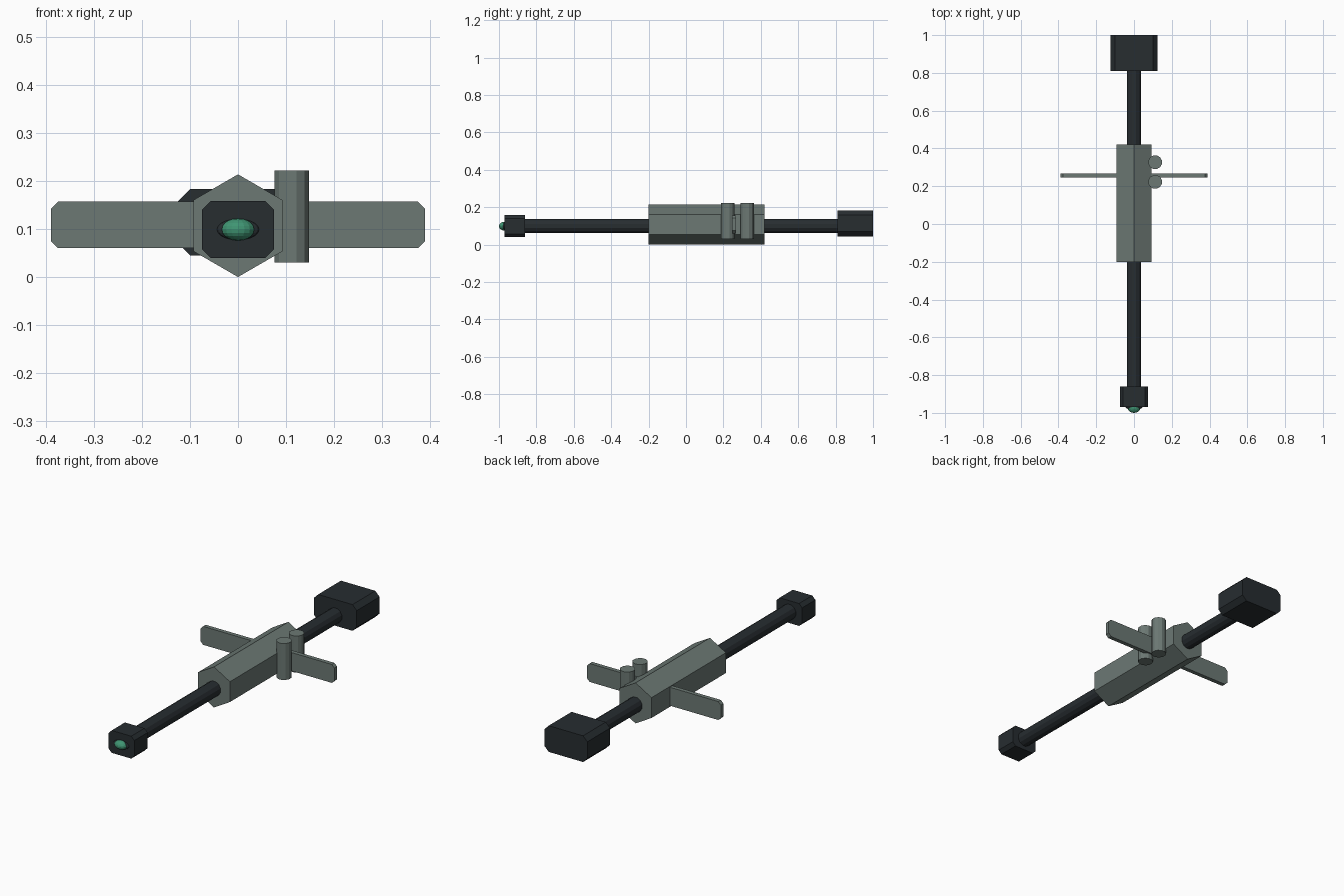
import bpy, bmesh
from math import pi, cos, sin
from mathutils import Matrix, Vector

if "Cube" in bpy.data.objects:
    bpy.data.objects.remove(bpy.data.objects["Cube"])


def material(name, color):
    m = bpy.data.materials.new(name)
    m.diffuse_color = (*color, 1)
    m.use_nodes = True
    m.node_tree.nodes["Principled BSDF"].inputs["Base Color"].default_value = m.diffuse_color
    return m


HULL = material("hull_grey", (0.15, 0.19, 0.175))
DARK = material("dark_metal", (0.020, 0.026, 0.030))
GREEN = material("green_glass", (0.05, 0.30, 0.17))


def finish(bm, name, mat):
    bmesh.ops.recalc_face_normals(bm, faces=bm.faces)
    mesh = bpy.data.meshes.new(name)
    bm.to_mesh(mesh)
    bm.free()
    mesh.materials.append(mat)
    ob = bpy.data.objects.new(name, mesh)
    bpy.context.collection.objects.link(ob)
    return ob


def extrude_y(name, profile, y0, y1, mat):
    """Extrude an (x, z) outline along y."""
    bm = bmesh.new()
    face = bm.faces.new([bm.verts.new((x, y0, z)) for x, z in profile])
    new = bmesh.ops.extrude_face_region(bm, geom=[face])["geom"]
    verts = [v for v in new if isinstance(v, bmesh.types.BMVert)]
    bmesh.ops.translate(bm, verts=verts, vec=(0, y1 - y0, 0))
    return finish(bm, name, mat)


def polygon(n, r, cz, start):
    return [(r * cos(start + 2 * pi * i / n), cz + r * sin(start + 2 * pi * i / n))
            for i in range(n)]


def clipped_rect(x0, x1, z0, z1, c):
    return [(x0 + c, z0), (x1 - c, z0), (x1, z0 + c), (x1, z1 - c),
            (x1 - c, z1), (x0 + c, z1), (x0, z1 - c), (x0, z0 + c)]


def ellipsoid(name, center, size, mat):
    bm = bmesh.new()
    bmesh.ops.create_uvsphere(bm, u_segments=16, v_segments=10, radius=1)
    bm.transform(Matrix.Translation(center) @ Matrix.Diagonal((*size, 1)))
    return finish(bm, name, mat)


# hexagonal hull and the long boom through it
extrude_y("hull", polygon(6, 0.107, 0.107, pi / 2), -0.20, 0.42, HULL)
extrude_y("front_boom", polygon(12, 0.0395, 0.10, pi / 12), -0.87, -0.15, DARK)
extrude_y("rear_boom", polygon(12, 0.0395, 0.10, pi / 12), 0.37, 0.83, DARK)

# end blocks with clipped corners
extrude_y("sensor_head", clipped_rect(-0.075, 0.075, 0.04, 0.158, 0.018), -0.97, -0.86, DARK)
extrude_y("engine_block", clipped_rect(-0.125, 0.125, 0.045, 0.183, 0.025), 0.81, 1.0, DARK)

# lens and its socket
ellipsoid("lens_socket", Vector((0, -0.97, 0.099)), (0.044, 0.012, 0.022), DARK)
ellipsoid("lens", Vector((0, -0.972, 0.099)), (0.035, 0.028, 0.023), GREEN)

# side fins
for side, name in ((1, "right_fin"), (-1, "left_fin")):
    x0, x1 = sorted((side * 0.06, side * 0.39))
    extrude_y(name, clipped_rect(x0, x1, 0.06, 0.157, 0.015), 0.245, 0.267, HULL)

# upright canisters beside the hull
for name, y in (("front_canister", 0.223), ("rear_canister", 0.327)):
    bm = bmesh.new()
    bmesh.ops.create_cone(bm, cap_ends=True, segments=12, radius1=0.037, radius2=0.037,
                          depth=0.192)
    bm.transform(Matrix.Translation((0.112, y, 0.126)) @ Matrix.Rotation(pi / 12, 4, "Z"))
    finish(bm, name, HULL)
